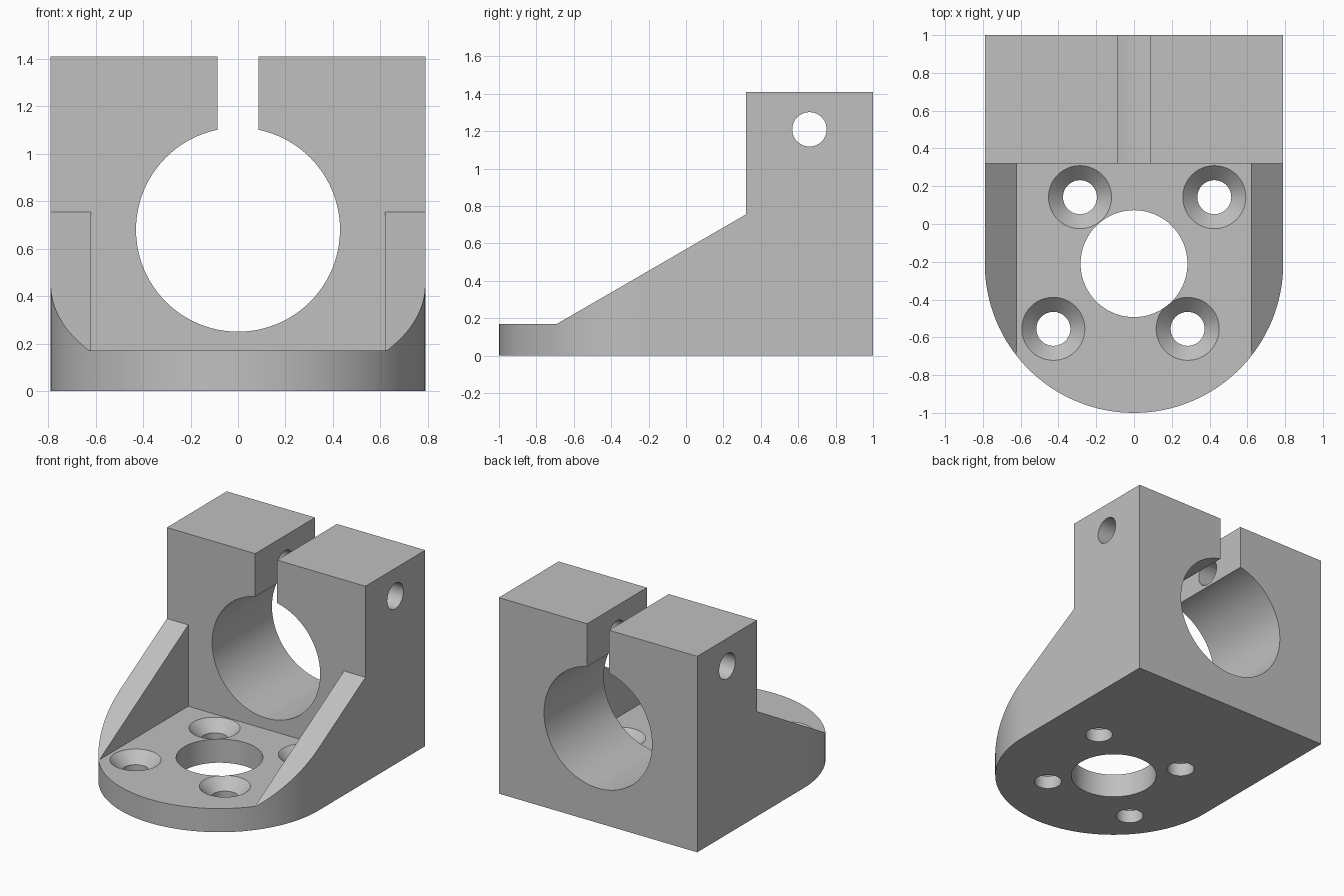
import bpy
import bmesh
from math import sin, cos, pi

if "Cube" in bpy.data.objects:
    bpy.data.objects.remove(bpy.data.objects["Cube"], do_unlink=True)

HALF_W = 0.79       # half width, also radius of the rounded foot
ARC_Y = -0.21       # centre of rounded foot and of the foot opening
BASE_T = 0.17       # foot thickness
WALL_Y = 0.32       # front of the clamp block
TOP = 1.41

grey = bpy.data.materials.new("bare_metal_grey")
grey.use_nodes = True
colour = (0.53, 0.53, 0.53, 1)
grey.diffuse_color = colour
grey.node_tree.nodes["Principled BSDF"].inputs["Base Color"].default_value = colour


def loft(name, rings):
    """Closed solid through rings of equal point count."""
    bm = bmesh.new()
    loops = [[bm.verts.new(p) for p in ring] for ring in rings]
    n = len(loops[0])
    for a, b in zip(loops, loops[1:]):
        for i in range(n):
            j = (i + 1) % n
            bm.faces.new((a[i], a[j], b[j], b[i]))
    bm.faces.new(loops[0][::-1])
    bm.faces.new(loops[-1])
    bmesh.ops.recalc_face_normals(bm, faces=bm.faces)
    mesh = bpy.data.meshes.new(name)
    bm.to_mesh(mesh)
    bm.free()
    mesh.materials.append(grey)
    obj = bpy.data.objects.new(name, mesh)
    bpy.context.collection.objects.link(obj)
    return obj


def prism(name, profile, axis, lo, hi):
    """Extrude a 2D profile along x, y or z."""
    place = {"x": lambda u, v, d: (d, u, v),
             "y": lambda u, v, d: (u, d, v),
             "z": lambda u, v, d: (u, v, d)}[axis]
    return loft(name, [[place(u, v, d) for u, v in profile] for d in (lo, hi)])


def circle(u, v, r, n=64):
    return [(u + r * cos(2 * pi * i / n), v + r * sin(2 * pi * i / n)) for i in range(n)]


def rect(u0, v0, u1, v1):
    return [(u0, v0), (u1, v0), (u1, v1), (u0, v1)]


# Full-height body with a rounded front
steps = 64
arc = [(HALF_W * cos(pi + pi * i / steps), ARC_Y + HALF_W * sin(pi + pi * i / steps))
       for i in range(steps + 1)]
body = prism("clamp_bracket", arc + [(HALF_W, 1), (-HALF_W, 1)], "z", 0, TOP)

# Sloped side ribs, pocket between them, bore, clamp slot, screw hole, foot opening
slope = [(-0.69, BASE_T), (WALL_Y, 0.755), (WALL_Y, 2), (-2, 2), (-2, BASE_T)]
cutters = [
    prism("slope_cutter", slope, "x", -2, 2),
    prism("pocket_cutter", rect(-0.62, -2, 0.62, WALL_Y), "z", BASE_T, 2),
    prism("bore_cutter", circle(0, 0.68, 0.43, 96), "y", 0, 2),
    prism("slot_cutter", rect(-0.087, 0.7, 0.087, 2), "y", 0, 2),
    prism("clamp_screw_cutter", circle(0.66, 1.21, 0.092, 48), "x", -2, 2),
    prism("foot_opening_cutter", circle(0, ARC_Y, 0.283), "z", -1, 0.2),
]

# Countersunk mounting holes
for x, y in [(-0.286, 0.142), (0.425, 0.142), (-0.427, -0.555), (0.284, -0.555)]:
    stages = [(0.09, -0.1), (0.09, BASE_T - 0.077), (0.172, BASE_T + 0.005)]
    cutters.append(loft("countersink_cutter",
                        [[(u, v, z) for u, v in circle(x, y, r, 48)] for r, z in stages]))

# Apply all cuts, then remove the cutters
bpy.ops.object.select_all(action="DESELECT")
bpy.context.view_layer.objects.active = body
body.select_set(True)
for cutter in cutters:
    cutter.hide_render = True
    mod = body.modifiers.new(cutter.name, "BOOLEAN")
    mod.operation = "DIFFERENCE"
    mod.solver = "EXACT"
    mod.object = cutter
    bpy.ops.object.modifier_apply(modifier=mod.name)
for cutter in cutters:
    bpy.data.objects.remove(cutter, do_unlink=True)

bpy.ops.object.shade_smooth_by_angle(angle=pi / 6)
